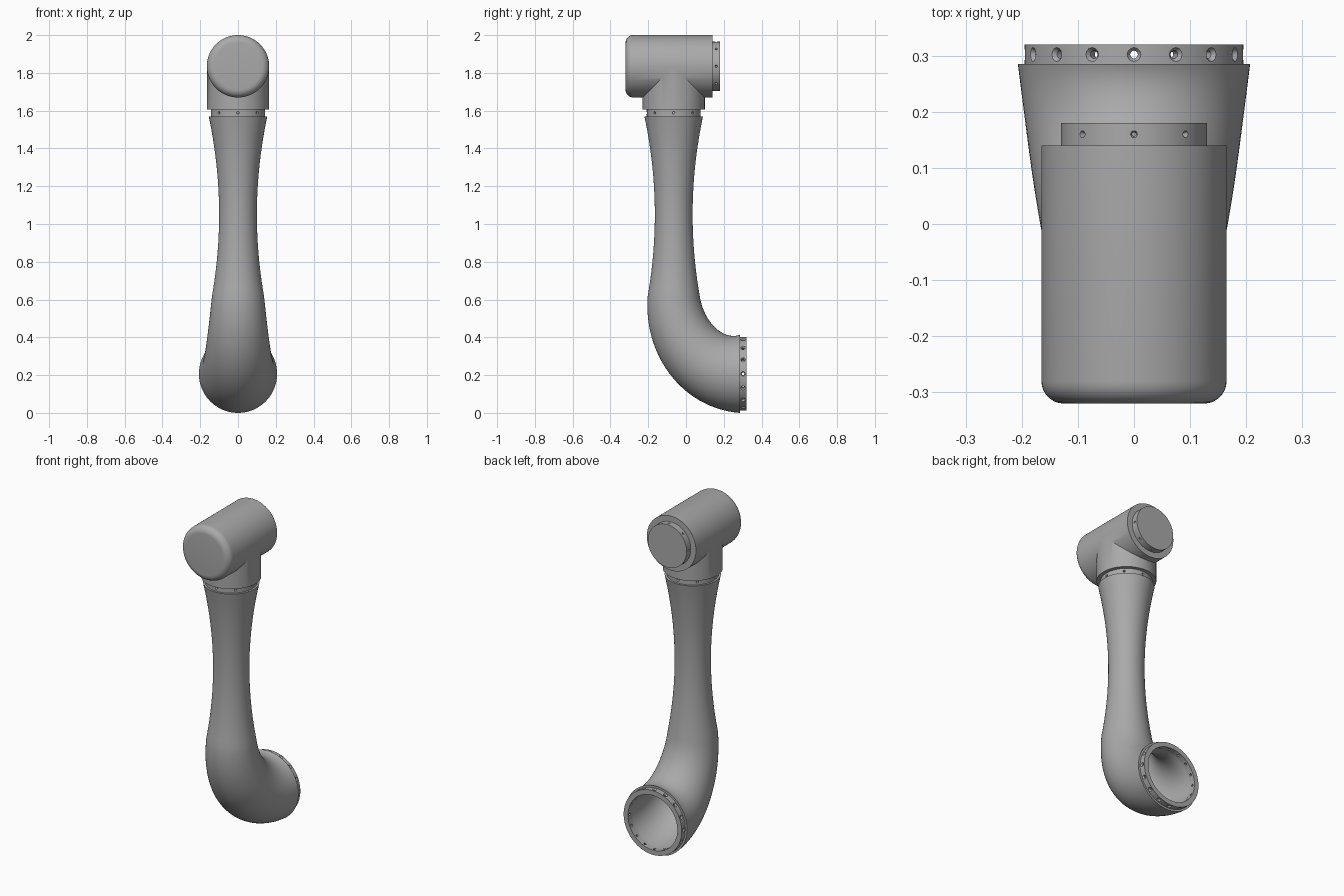
import bpy
import bmesh
from math import pi, sin, cos
from mathutils import Matrix, Vector

SEG = 80
if "Cube" in bpy.data.objects:
    bpy.data.objects.remove(bpy.data.objects["Cube"])

grey = bpy.data.materials.new("plain grey")
grey.use_nodes = True
colour = (0.4, 0.4, 0.4, 1)
grey.diffuse_color = colour
grey.node_tree.nodes["Principled BSDF"].inputs["Base Color"].default_value = colour


def lathe(bm, profile, matrix, closed=False, seg=SEG):
    """Revolve (radius, height) points about the local z axis."""
    rings = []
    for r, h in profile:
        if r == 0:
            rings.append([bm.verts.new(matrix @ Vector((0, 0, h)))] * seg)
        else:
            angles = [2 * pi * i / seg for i in range(seg)]
            rings.append([bm.verts.new(matrix @ Vector((r * cos(a), r * sin(a), h)))
                          for a in angles])
    pairs = list(zip(rings, rings[1:]))
    if closed:
        pairs.append((rings[-1], rings[0]))
    for lower, upper in pairs:
        for i in range(seg):
            j = (i + 1) % seg
            corners = dict.fromkeys((lower[i], lower[j], upper[j], upper[i]))
            bm.faces.new(list(corners))


def finish(name, bm):
    bmesh.ops.recalc_face_normals(bm, faces=bm.faces)
    mesh = bpy.data.meshes.new(name)
    bm.to_mesh(mesh)
    bm.free()
    mesh.materials.append(grey)
    obj = bpy.data.objects.new(name, mesh)
    bpy.context.collection.objects.link(obj)
    return obj


def select(obj):
    bpy.ops.object.select_all(action='DESELECT')
    obj.select_set(True)
    bpy.context.view_layer.objects.active = obj


def smooth(obj):
    select(obj)
    bpy.ops.object.shade_smooth_by_angle(angle=pi / 6)


def combine(obj, other, operation):
    select(obj)
    mod = obj.modifiers.new("combine", 'BOOLEAN')
    mod.operation = operation
    mod.solver = 'EXACT'
    mod.object = other
    bpy.ops.object.modifier_apply(modifier=mod.name)
    bpy.data.objects.remove(other)


def bolt_ring(name, matrix, profile, closed, radius, mid, count, hole):
    """Collar with countersunk radial holes."""
    bm = bmesh.new()
    lathe(bm, profile, matrix, closed)
    ring = finish(name, bm)
    bm = bmesh.new()
    drill = [(0, radius - 0.06), (hole, radius - 0.06), (hole, radius - 0.008),
             (hole * 1.8, radius), (hole * 1.8, radius + 0.01), (0, radius + 0.01)]
    for k in range(count):
        turn = Matrix.Rotation(2 * pi * k / count, 4, 'Z')
        out = Matrix.Rotation(pi / 2, 4, 'Y')
        lathe(bm, drill, matrix @ Matrix.Translation((0, 0, mid)) @ turn @ out, seg=12)
    cutter = finish(name + "_holes", bm)
    cutter.hide_render = True
    combine(ring, cutter, 'DIFFERENCE')
    smooth(ring)


def tube(inner, outer, low, high):
    return [(inner, low), (outer, low), (outer, high), (inner, high)]


AXIS_Y = -0.065
BACKWARD = Matrix.Rotation(-pi / 2, 4, 'X')   # local z becomes +y

# Hollow arm: straight waisted tube, then a widening elbow towards the back
sections = []                                  # centre, normal in the yz plane, radius
TOP, WAIST, BEND, MOUTH = 1.57, 1.05, 0.62, 0.207
for i in range(25):
    z = TOP + (BEND - TOP) * i / 24
    if z > WAIST:
        r = 0.10 + 0.055 * ((z - WAIST) / (TOP - WAIST)) ** 2
    else:
        r = 0.10 + 0.0375 * ((WAIST - z) / (WAIST - BEND)) ** 2
    sections.append((Vector((0, AXIS_Y, z)), Vector((0, 1, 0)), r))
ry, rz = 0.285 - AXIS_Y, BEND - MOUTH
for i in range(1, 29):
    a = pi / 2 * i / 28
    centre = Vector((0, 0.285 - ry * cos(a), BEND - rz * sin(a)))
    normal = Vector((0, rz * cos(a), ry * sin(a))).normalized()
    sections.append((centre, normal, 0.1375 + 0.0695 * i / 28))

bm = bmesh.new()
loops = []
shell = [(s, 1.0) for s in sections] + [(s, 0.82) for s in reversed(sections)]
for (centre, normal, r), scale in shell:
    loop = []
    for k in range(SEG):
        a = 2 * pi * k / SEG
        offset = Vector((cos(a), 0, 0)) + normal * sin(a)
        loop.append(bm.verts.new(centre + offset * r * scale))
    loops.append(loop)
for i, loop in enumerate(loops):
    following = loops[(i + 1) % len(loops)]
    for k in range(SEG):
        m = (k + 1) % SEG
        bm.faces.new((loop[k], loop[m], following[m], following[k]))
smooth(finish("arm_tube", bm))

# Head: horizontal drum with a rounded front, joined to a vertical stub
drum = [(0, 0.14), (0.165, 0.14)]
for i in range(9):
    a = pi / 2 * i / 8
    drum.append((0.125 + 0.04 * cos(a), -0.28 - 0.04 * sin(a)))
drum.append((0, -0.32))
bm = bmesh.new()
lathe(bm, drum, Matrix.Translation((0, 0, 1.835)) @ BACKWARD)
head = finish("head_housing", bm)
bm = bmesh.new()
lathe(bm, [(0, 1.605), (0.1645, 1.605), (0.1645, 1.835), (0, 1.835)],
      Matrix.Translation((0, AXIS_Y, 0)))
combine(head, finish("head_stub", bm), 'UNION')
smooth(head)

# Bolted collars
bolt_ring("neck_collar", Matrix.Translation((0, AXIS_Y, 0)),
          tube(0.118, 0.143, 1.56, 1.606), True, 0.143, 1.588, 8, 0.004)
bolt_ring("elbow_collar", Matrix.Translation((0, 0, MOUTH)) @ BACKWARD,
          tube(0.166, 0.195, 0.28, 0.32), True, 0.195, 0.302, 16, 0.007)
bolt_ring("head_end_cap", Matrix.Translation((0, 0, 1.835)) @ BACKWARD,
          [(0, 0.13), (0.13, 0.13), (0.13, 0.18), (0, 0.18)], False,
          0.13, 0.16, 8, 0.0035)
